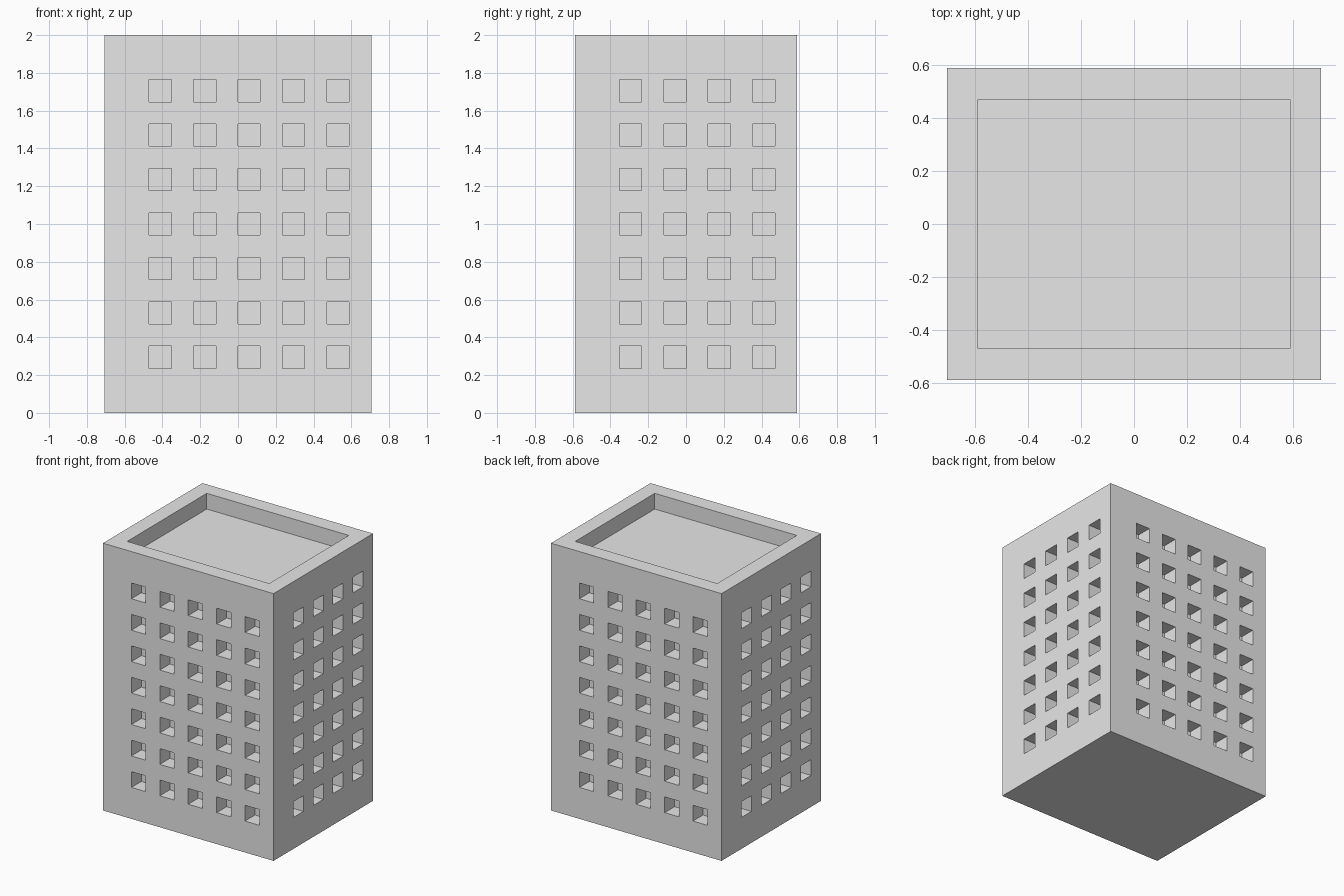
import bpy
import bmesh
from mathutils import Matrix, Vector

cube = bpy.data.objects.get("Cube")
if cube:
    bpy.data.objects.remove(cube, do_unlink=True)

U = 2 / 34                       # one module of the building
W, D, H = 24, 20, 34             # width, depth, height in modules
WALL = 2                         # parapet, window and recess size
PITCH = 4                        # window spacing
OVER = 1                         # how far cutters poke out of the surface


def add_box(bm, low, high):
    """Add an axis-aligned box given by two corners in modules."""
    low, high = Vector(low) * U, Vector(high) * U
    place = Matrix.Translation((low + high) / 2) @ Matrix.Diagonal((high - low).to_4d())
    return bmesh.ops.create_cube(bm, size=1, matrix=place)["verts"]


def make_object(name, bm):
    mesh = bpy.data.meshes.new(name)
    bm.to_mesh(mesh)
    bm.free()
    obj = bpy.data.objects.new(name, mesh)
    bpy.context.collection.objects.link(obj)
    return obj


# Material
concrete = bpy.data.materials.new("light grey")
concrete.use_nodes = True
grey = (0.8, 0.8, 0.8, 1)
concrete.diffuse_color = grey
concrete.node_tree.nodes["Principled BSDF"].inputs["Base Color"].default_value = grey

# Solid tower block
bm = bmesh.new()
add_box(bm, (-W / 2, -D / 2, 0), (W / 2, D / 2, H))
tower = make_object("tower_block", bm)
tower.data.materials.append(concrete)

# Cutter: sunken roof inside the parapet
bm = bmesh.new()
add_box(bm, (WALL - W / 2, WALL - D / 2, H - WALL), (W / 2 - WALL, D / 2 - WALL, H + OVER))

# Cutter: window recesses, each facade repeated half a turn round
for turn in (Matrix.Identity(3), Matrix.Diagonal((-1, -1, 1))):
    for z in range(PITCH, H - PITCH, PITCH):
        boxes = []
        for x in range(PITCH - W // 2, W // 2, PITCH):
            boxes.append(((x, -D / 2 - OVER, z), (x + WALL, WALL - D / 2, z + WALL)))
        for y in range(PITCH - D // 2, D // 2, PITCH):
            boxes.append(((W / 2 - WALL, y, z), (W / 2 + OVER, y + WALL, z + WALL)))
        for low, high in boxes:
            verts = add_box(bm, low, high)
            bmesh.ops.transform(bm, matrix=turn.to_4x4(), verts=verts)
cutter = make_object("recess_cutter", bm)
cutter.hide_render = True

# Carve the recesses, then discard the cutter
cut = tower.modifiers.new("recesses", 'BOOLEAN')
cut.operation = 'DIFFERENCE'
cut.solver = 'EXACT'
cut.object = cutter
bpy.context.view_layer.objects.active = tower
tower.select_set(True)
bpy.ops.object.modifier_apply(modifier=cut.name)
bpy.data.objects.remove(cutter, do_unlink=True)
for face in tower.data.polygons:
    face.use_smooth = False
    face.material_index = 0
